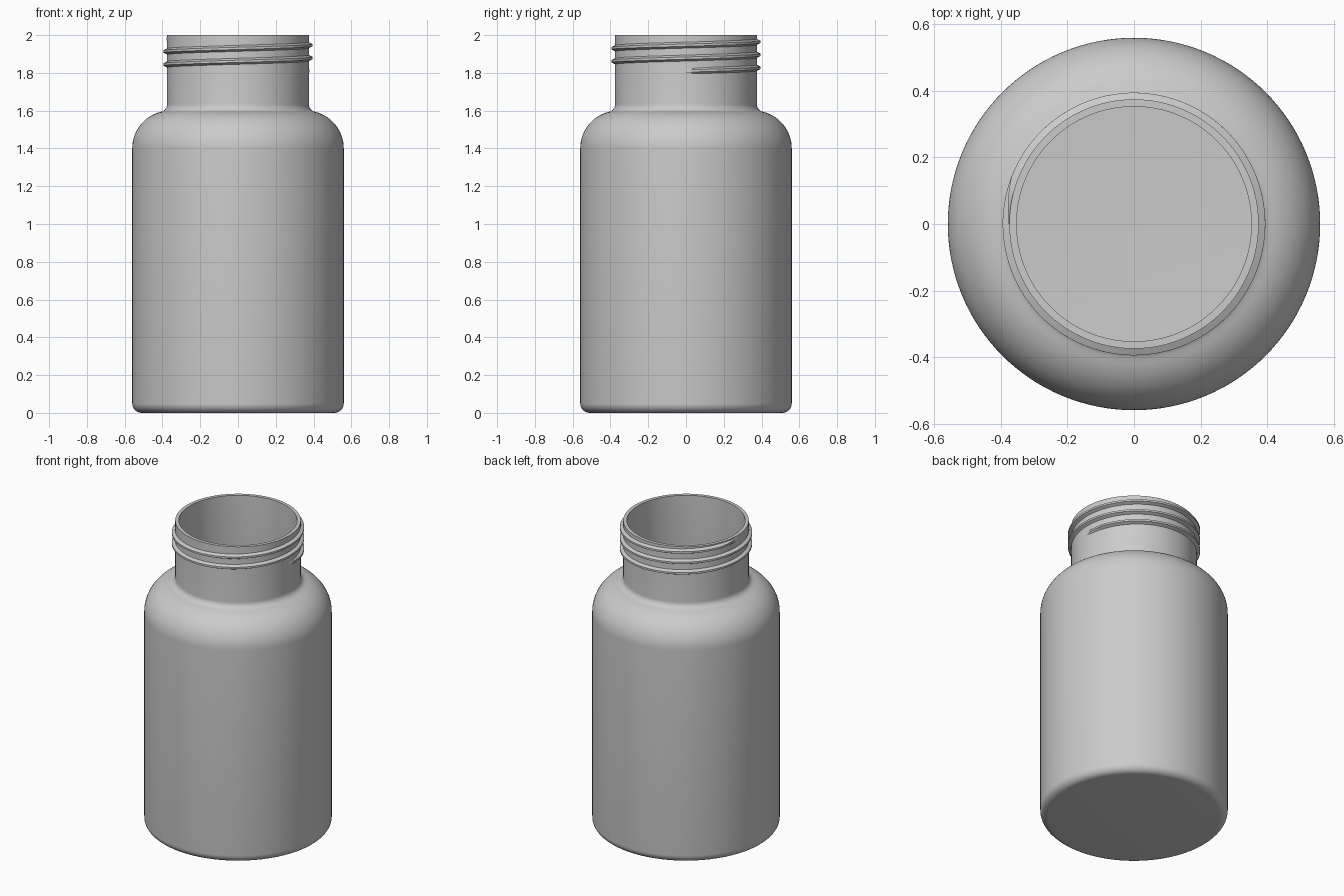
import bpy, bmesh, math
from mathutils import Vector

cube = bpy.data.objects.get("Cube")
if cube:
    bpy.data.objects.remove(cube, do_unlink=True)

grey = bpy.data.materials.new("plain_grey")
grey.use_nodes = True
colour = (0.6, 0.6, 0.6, 1)
grey.diffuse_color = colour
grey.node_tree.nodes["Principled BSDF"].inputs["Base Color"].default_value = colour

BODY_R, NECK_R, HEIGHT, WALL = 0.56, 0.375, 2.0, 0.022


def finish(name, bm, angle):
    bmesh.ops.recalc_face_normals(bm, faces=bm.faces)
    mesh = bpy.data.meshes.new(name)
    bm.to_mesh(mesh)
    bm.free()
    obj = bpy.data.objects.new(name, mesh)
    bpy.context.collection.objects.link(obj)
    mesh.materials.append(grey)
    bpy.ops.object.select_all(action='DESELECT')
    obj.select_set(True)
    bpy.context.view_layer.objects.active = obj
    bpy.ops.object.shade_smooth_by_angle(angle=math.radians(angle))
    return obj


def arc(r, z, radius, start, end, steps):
    angles = [math.radians(start + (end - start) * i / steps) for i in range(steps + 1)]
    return [(r + radius * math.cos(a), z + radius * math.sin(a)) for a in angles]


def wall_profile(t):
    """Half section from base centre to rim, moved inward by t."""
    points = [(0, t)]
    points += arc(BODY_R - 0.05, 0.05, 0.05 - t, -90, 0, 8)
    points += arc(BODY_R - 0.2, 1.4, 0.2 - t, 0, 76.7, 16)
    points += arc(NECK_R + 0.04, 1.634, 0.04 + t, 256.7, 180, 8)[1:]
    points.append((NECK_R - t, HEIGHT))
    return points


# Hollow bottle: outer wall, rim and inner wall in one turned section
bm = bmesh.new()
section = wall_profile(0) + wall_profile(WALL)[::-1]
verts = [bm.verts.new((r, 0, z)) for r, z in section]
edges = [bm.edges.new(pair) for pair in zip(verts, verts[1:])]
bmesh.ops.spin(bm, geom=verts + edges, cent=(0, 0, 0), axis=(0, 0, 1),
               angle=math.tau, steps=128, use_merge=True)
bmesh.ops.remove_doubles(bm, verts=bm.verts, dist=0.0001)
finish("bottle", bm, 35)

# Screw thread: trapezoid rib wound around the neck, tapered at both ends
TURNS, STEPS, PITCH, START_Z = 2.5, 256, 0.0685, 1.81
bm = bmesh.new()
rings = []
for i in range(STEPS + 1):
    a = math.tau * TURNS * i / STEPS
    z = START_Z + PITCH * TURNS * i / STEPS
    grow = max(0.08, min(1, i / 6, (STEPS - i) / 6))
    rib = [(-0.004, -0.018), (0.02 * grow, -0.006), (0.02 * grow, 0.006), (-0.004, 0.018)]
    rings.append([bm.verts.new(((NECK_R + dr) * math.cos(a), (NECK_R + dr) * math.sin(a), z + dz))
                  for dr, dz in rib])
for lower, upper in zip(rings, rings[1:]):
    for k in range(4):
        n = (k + 1) % 4
        bm.faces.new((lower[k], upper[k], upper[n], lower[n]))
bm.faces.new(rings[0])
bm.faces.new(rings[-1])
finish("screw_thread", bm, 25)
